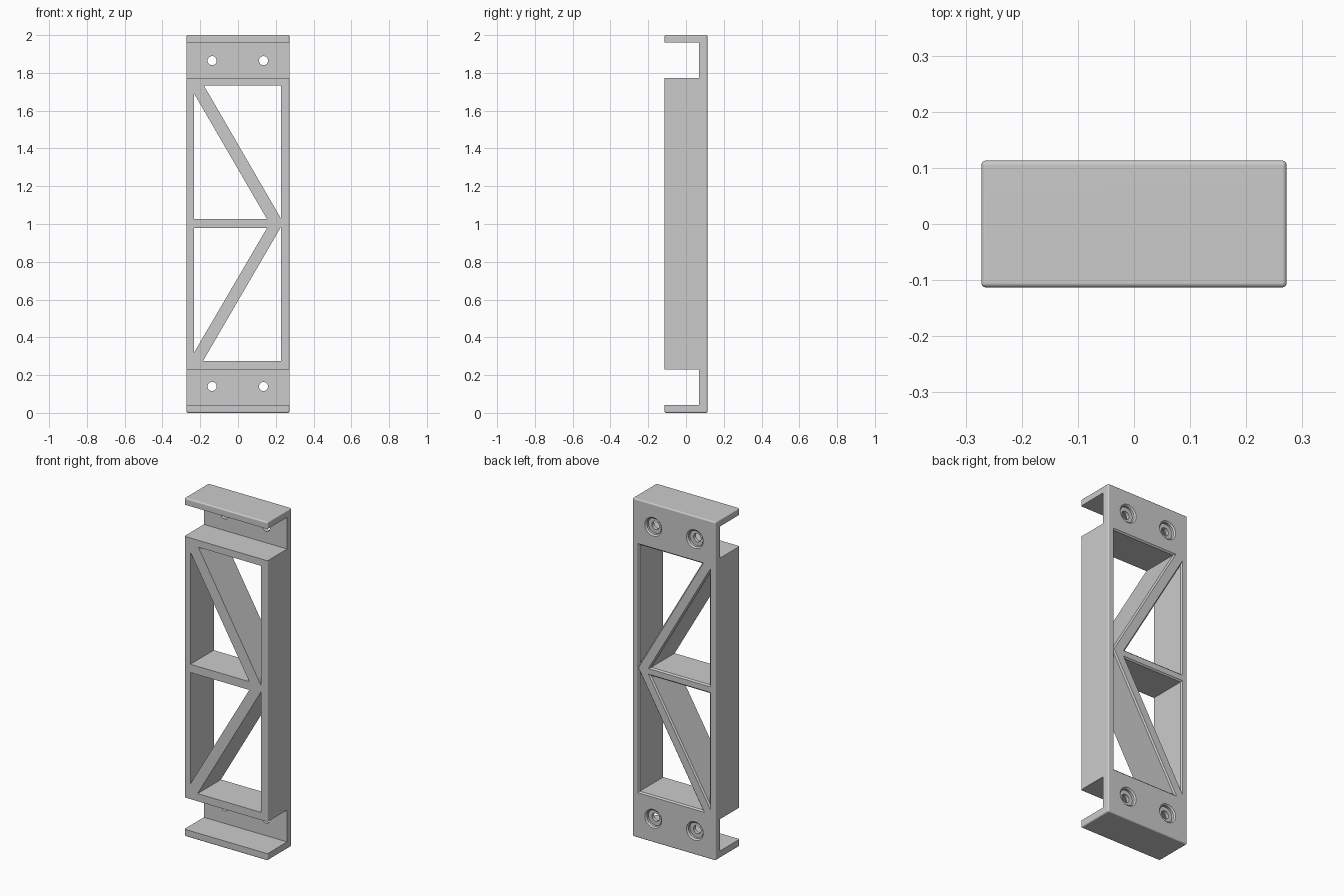
import bpy, bmesh
from math import sin, cos, tau, radians
from mathutils import Vector

if "Cube" in bpy.data.objects:
    bpy.data.objects.remove(bpy.data.objects["Cube"])

HALF_X, HALF_Y, HEIGHT = 0.272, 0.113, 2.0
EDGE = 0.008          # size of rounded and chamfered edges
PLATE_Y = 0.07        # front of the back plate


def add_object(name, bm):
    bmesh.ops.recalc_face_normals(bm, faces=bm.faces)
    mesh = bpy.data.meshes.new(name)
    bm.to_mesh(mesh)
    bm.free()
    obj = bpy.data.objects.new(name, mesh)
    bpy.context.collection.objects.link(obj)
    return obj


def box(name, size, center):
    bm = bmesh.new()
    bmesh.ops.create_cube(bm, size=1)
    for v in bm.verts:
        v.co = Vector(a * b for a, b in zip(v.co, size)) + Vector(center)
    return add_object(name, bm)


def loft(name, rings):
    """Closed solid through (y, outline) rings, each outline in x and z."""
    bm = bmesh.new()
    loops = [[bm.verts.new((p.x, y, p.y)) for p in pts] for y, pts in rings]
    n = len(loops[0])
    for a, b in zip(loops, loops[1:]):
        for i in range(n):
            j = (i + 1) % n
            bm.faces.new((a[i], a[j], b[j], b[i]))
    bm.faces.new(loops[0])
    bm.faces.new(loops[-1])
    return add_object(name, bm)


def window_cutter(name, corners):
    """Triangular prism that flares out at the back face."""
    a, b, c = pts = [Vector(p) for p in corners]
    la, lb, lc = (b - c).length, (c - a).length, (a - b).length
    perimeter = la + lb + lc
    center = (a * la + b * lb + c * lc) / perimeter
    radius = abs((b - a).cross(c - a)) / perimeter
    flare = [center + (p - center) * (radius + 2 * EDGE) / radius for p in pts]
    return loft(name, [(-0.2, pts), (HALF_Y - EDGE, pts), (HALF_Y + EDGE, flare)])


def screw_cutter(name, x, z):
    """Through hole with a chamfered counterbore from the back."""
    floor = HALF_Y - 0.022
    steps = [(0, 0.024), (floor, 0.024), (floor, 0.047),
             (HALF_Y - EDGE, 0.047), (HALF_Y + EDGE, 0.047 + 2 * EDGE)]
    n = 40
    rings = [(y, [Vector((x + r * cos(tau * i / n), z + r * sin(tau * i / n)))
                  for i in range(n)]) for y, r in steps]
    return loft(name, rings)


# Rounded block
bracket = box("truss_bracket", (2 * HALF_X, 2 * HALF_Y, HEIGHT), (0, 0, HEIGHT / 2))
bm = bmesh.new()
bm.from_mesh(bracket.data)
bmesh.ops.bevel(bm, geom=bm.edges[:], offset=EDGE, segments=4, profile=0.5, affect='EDGES')
bm.to_mesh(bracket.data)
bm.free()

# Channels behind the end lips
cutters = []
for side, low, high in (("lower", 0.042, 0.23), ("upper", 1.96, 1.773)):
    cutters.append(box(side + "_channel_cutter",
                       (1, 0.4, abs(high - low)), (0, PLATE_Y - 0.2, (low + high) / 2)))

# Four triangular windows between the diagonal braces
windows = {
    "upper_left": [(-0.232, 1.69), (-0.232, 1.027), (0.153, 1.027)],
    "upper_right": [(-0.18, 1.732), (0.228, 1.732), (0.228, 1.028)],
    "lower_left": [(-0.232, 0.978), (0.153, 0.978), (-0.232, 0.32)],
    "lower_right": [(-0.185, 0.275), (0.228, 0.275), (0.228, 0.985)],
}
for name, corners in windows.items():
    cutters.append(window_cutter(name + "_window_cutter", corners))

# Screw holes in both end plates
for z in (0.14, 1.865):
    for x in (-0.137, 0.135):
        cutters.append(screw_cutter("screw_cutter", x, z))

# Cut everything out of the block
bpy.ops.object.select_all(action='DESELECT')
bpy.context.view_layer.objects.active = bracket
bracket.select_set(True)
for cutter in cutters:
    cutter.hide_render = True
    mod = bracket.modifiers.new("cut", 'BOOLEAN')
    mod.operation = 'DIFFERENCE'
    mod.solver = 'EXACT'
    mod.object = cutter
    bpy.ops.object.modifier_apply(modifier=mod.name)
    bpy.data.objects.remove(cutter)

# Smooth fillets, sharp corners
bpy.ops.object.shade_smooth_by_angle(angle=radians(32))
mod = bracket.modifiers.new("flat_face_normals", 'WEIGHTED_NORMAL')
mod.keep_sharp = True
